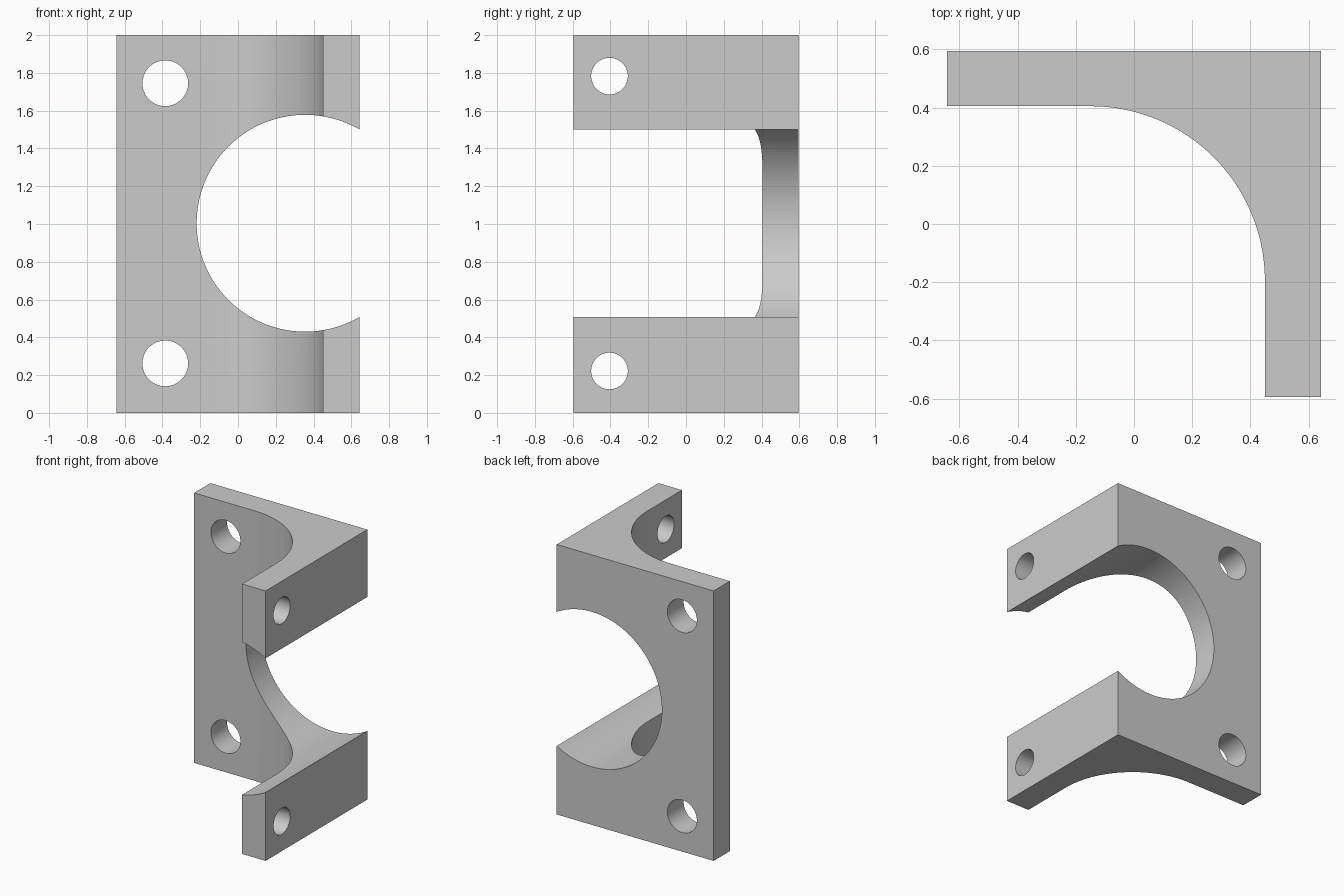
import bpy
import bmesh
from math import sin, cos, pi, radians
from mathutils import Matrix

cube = bpy.data.objects.get("Cube")
if cube:
    bpy.data.objects.remove(cube, do_unlink=True)

HEIGHT = 2.0
HALF_X, HALF_Y = 0.643, 0.595
INNER_X, INNER_Y = 0.45, 0.405      # inner faces of the two walls
FILLET = 0.6                        # radius of the inside corner
ARC_STEPS = 48

grey = bpy.data.materials.new("plain_grey")
grey.use_nodes = True
colour = (0.6, 0.6, 0.6, 1)
grey.diffuse_color = colour
grey.node_tree.nodes["Principled BSDF"].inputs["Base Color"].default_value = colour


def add_object(name, bm):
    bmesh.ops.recalc_face_normals(bm, faces=bm.faces[:])
    mesh = bpy.data.meshes.new(name)
    bm.to_mesh(mesh)
    bm.free()
    mesh.materials.append(grey)
    obj = bpy.data.objects.new(name, mesh)
    bpy.context.collection.objects.link(obj)
    return obj


def drill(target, centre, radius, axis, length, sides):
    """Cut a round hole through the target along the X or Y axis."""
    bm = bmesh.new()
    turn = Matrix.Rotation(pi / 2, 4, "X" if axis == "Y" else "Y")
    bmesh.ops.create_cone(bm, cap_ends=True, segments=sides, radius1=radius,
                          radius2=radius, depth=length,
                          matrix=Matrix.Translation(centre) @ turn)
    cutter = add_object("hole_cutter", bm)
    cutter.hide_render = True
    mod = target.modifiers.new("hole", "BOOLEAN")
    mod.operation = "DIFFERENCE"
    mod.solver = "EXACT"
    mod.object = cutter
    bpy.ops.object.modifier_apply(modifier=mod.name)
    bpy.data.objects.remove(cutter, do_unlink=True)


# Corner bracket: L profile with a large rounded inside corner, extruded upward
profile = [(INNER_X, -HALF_Y), (HALF_X, -HALF_Y), (HALF_X, HALF_Y),
           (-HALF_X, HALF_Y), (-HALF_X, INNER_Y)]
for i in range(ARC_STEPS + 1):
    a = pi / 2 * (1 - i / ARC_STEPS)
    profile.append((INNER_X - FILLET + FILLET * cos(a),
                    INNER_Y - FILLET + FILLET * sin(a)))
bm = bmesh.new()
base = bm.faces.new([bm.verts.new((x, y, 0)) for x, y in profile])
extruded = bmesh.ops.extrude_face_region(bm, geom=[base], use_keep_orig=True)
bmesh.ops.translate(bm, vec=(0, 0, HEIGHT),
                    verts=[v for v in extruded["geom"]
                           if isinstance(v, bmesh.types.BMVert)])
bracket = add_object("corner_bracket", bm)
bpy.ops.object.select_all(action="DESELECT")
bpy.context.view_layer.objects.active = bracket
bracket.select_set(True)

# Large round opening through the corner
drill(bracket, (0.355, 0, 1.004), 0.574, "Y", 3, 128)

# Bolt holes: larger pair in the back wall, smaller pair in the side wall
for z in (0.262, 1.745):
    drill(bracket, (-0.385, 0.5, z), 0.121, "Y", 1, 64)
for z in (0.222, 1.783):
    drill(bracket, (0.55, -0.405, z), 0.097, "X", 0.8, 64)

bpy.ops.object.shade_smooth_by_angle(angle=radians(30))
